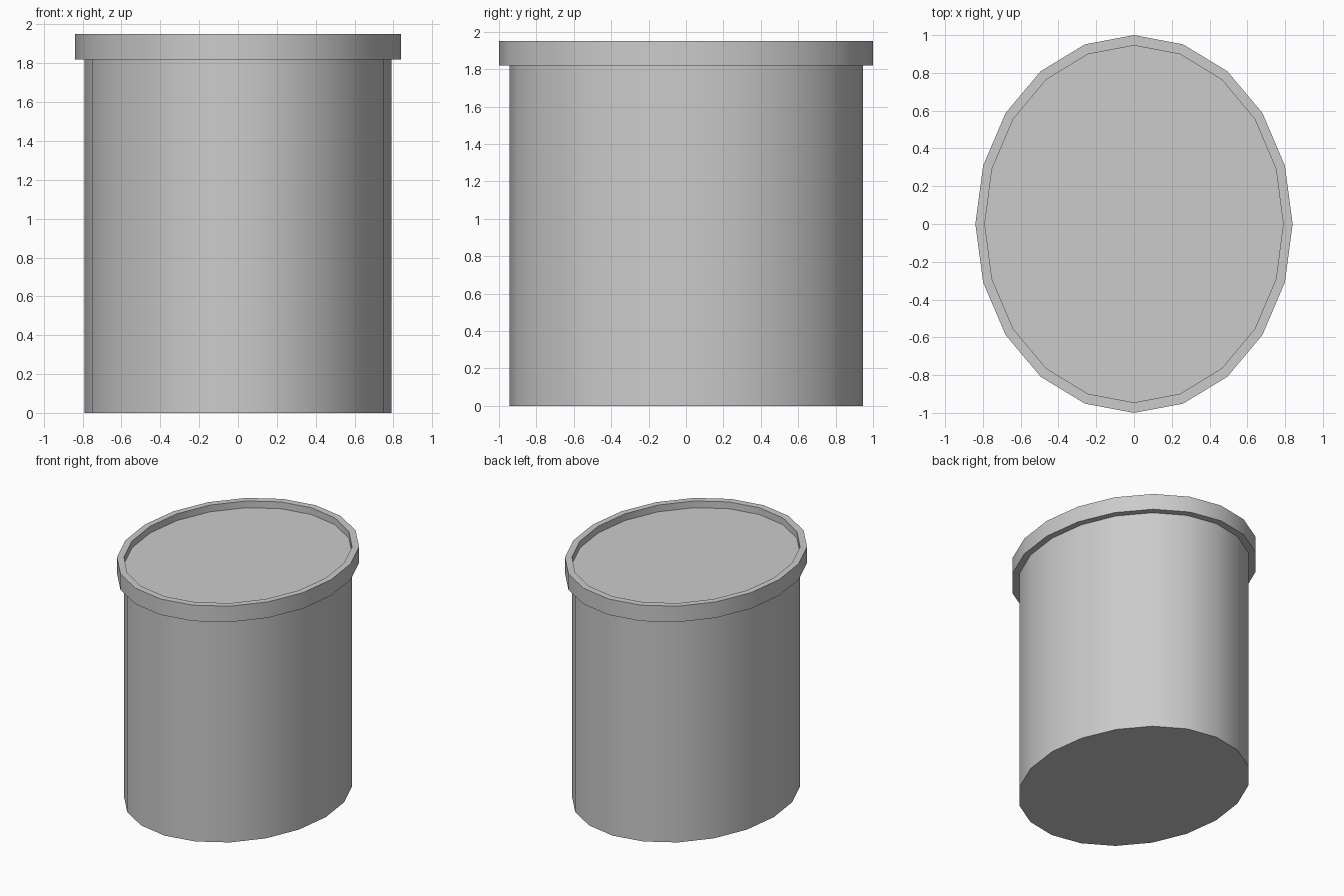
import bpy, bmesh
from math import sin, cos, tau, radians

if "Cube" in bpy.data.objects:
    bpy.data.objects.remove(bpy.data.objects["Cube"])

SIDES = 20
OUTER = (0.84, 1.0)
INNER = (0.79, 0.945)


def loft(name, rings, cap_start=False, cap_end=False):
    """Skin a stack of oval rings given as ((rx, ry), z)."""
    bm = bmesh.new()
    loops = [[bm.verts.new((r[0] * cos(tau * i / SIDES), r[1] * sin(tau * i / SIDES), z))
              for i in range(SIDES)] for r, z in rings]
    for a, b in zip(loops, loops[1:]):
        for i in range(SIDES):
            j = (i + 1) % SIDES
            bm.faces.new((a[i], a[j], b[j], b[i]))
    if cap_start:
        bm.faces.new(loops[0][::-1])
    if cap_end:
        bm.faces.new(loops[-1])
    mesh = bpy.data.meshes.new(name)
    bm.to_mesh(mesh)
    bm.free()
    obj = bpy.data.objects.new(name, mesh)
    bpy.context.collection.objects.link(obj)
    bpy.ops.object.select_all(action='DESELECT')
    obj.select_set(True)
    bpy.context.view_layer.objects.active = obj
    bpy.ops.object.shade_smooth_by_angle(angle=radians(30))
    return obj


# Oval body with a flat base
loft("body", [(INNER, 0), (INNER, 1.82)], cap_start=True)

# Overhanging rim with a shallow recessed top
loft("lid", [(INNER, 1.82), (OUTER, 1.82), (OUTER, 1.95),
             (INNER, 1.95), (INNER, 1.895)], cap_end=True)
